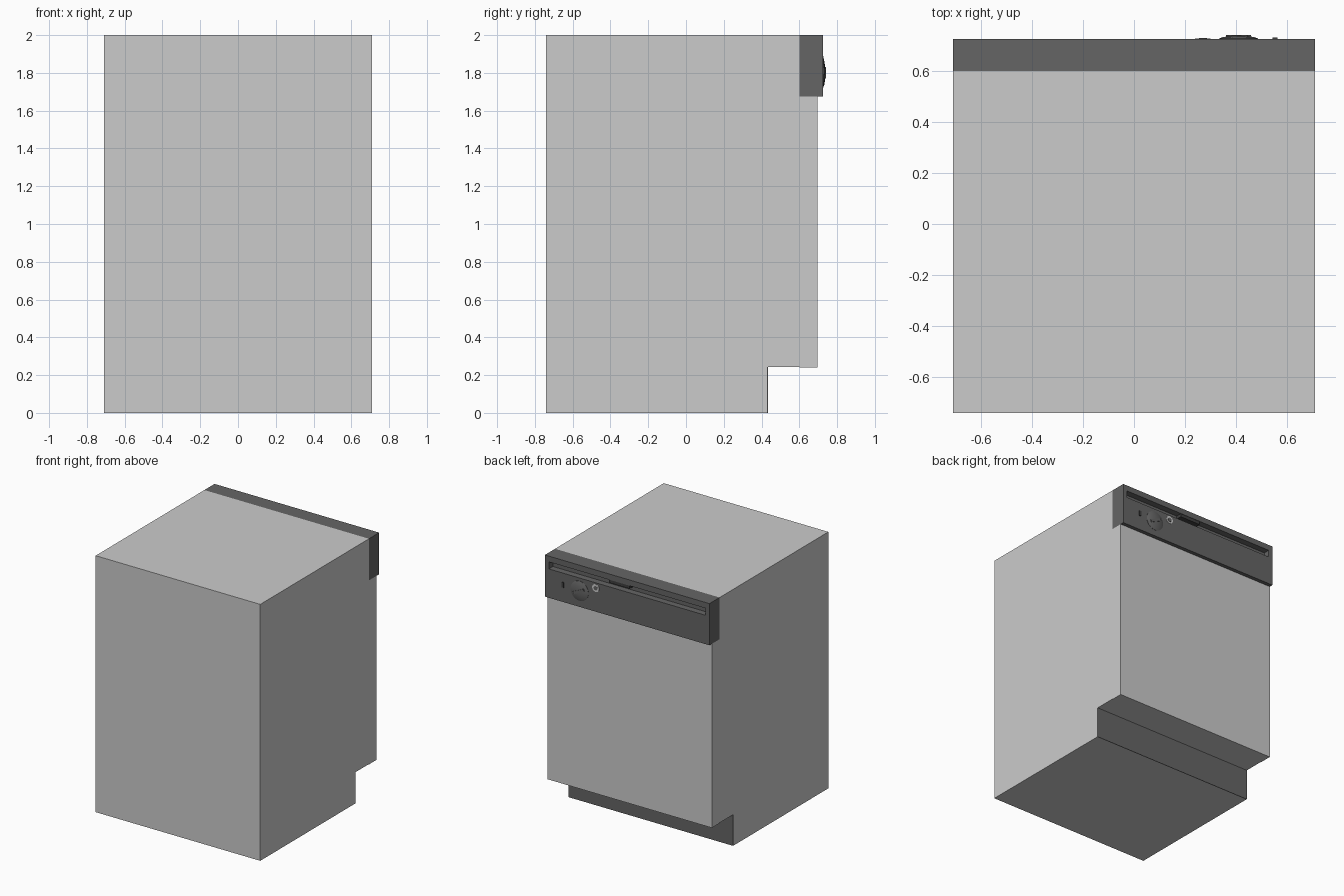
import bpy, bmesh, math

if "Cube" in bpy.data.objects:
    bpy.data.objects.remove(bpy.data.objects["Cube"])

def material(name, v):
    m = bpy.data.materials.new(name)
    m.diffuse_color = (v, v, v, 1)
    m.use_nodes = True
    m.node_tree.nodes["Principled BSDF"].inputs["Base Color"].default_value = m.diffuse_color
    return m

dark = material("dark_plastic", 0.13)
black = material("black_plastic", 0.05)
chrome = material("light_trim", 0.6)

def finish(name, bm, mat=None):
    bmesh.ops.recalc_face_normals(bm, faces=bm.faces)
    me = bpy.data.meshes.new(name)
    bm.to_mesh(me)
    bm.free()
    ob = bpy.data.objects.new(name, me)
    bpy.context.collection.objects.link(ob)
    if mat:
        me.materials.append(mat)
    return ob

def extrude_x(name, profile, half, mat=None):
    """Extrude a (y, z) outline across x."""
    bm = bmesh.new()
    f = bm.faces.new([bm.verts.new((-half, y, z)) for y, z in profile])
    r = bmesh.ops.extrude_face_region(bm, geom=[f])
    verts = [v for v in r["geom"] if isinstance(v, bmesh.types.BMVert)]
    bmesh.ops.translate(bm, verts=verts, vec=(2 * half, 0, 0))
    return finish(name, bm, mat)

def box(name, x, y, z, mat=None):
    ob = extrude_x(name, [(y[0], z[0]), (y[1], z[0]), (y[1], z[1]), (y[0], z[1])],
                   (x[1] - x[0]) / 2, mat)
    ob.location.x = (x[0] + x[1]) / 2
    return ob

def turned(name, x, z, profile, mat, n=32):
    """Lathe a (radius, y) profile around a y-directed axis, capped at the end."""
    bm = bmesh.new()
    rings = [[bm.verts.new((x + r * math.cos(2 * math.pi * i / n), y,
                            z + r * math.sin(2 * math.pi * i / n))) for i in range(n)]
             for r, y in profile]
    for a, b in zip(rings, rings[1:]):
        for i in range(n):
            j = (i + 1) % n
            bm.faces.new((a[i], a[j], b[j], b[i]))
    bm.faces.new(rings[-1])
    bm.faces.new(rings[0])
    ob = finish(name, bm, mat)
    bpy.context.view_layer.objects.active = ob
    ob.select_set(True)
    bpy.ops.object.shade_smooth_by_angle(angle=math.radians(30))
    ob.select_set(False)
    return ob

W = 0.71
FRONT = 0.725

# Cabinet with toe space, door and kick plate
extrude_x("cabinet", [(-0.74, 0), (0.43, 0), (0.43, 0.243), (0.60, 0.243),
                      (0.60, 2), (-0.74, 2)], W)
box("door", (-W, W), (0.60, 0.695), (0.24, 1.675))
box("kick_plate", (-W, W), (0.43, 0.434), (0, 0.243), dark)

# Control panel with a long recessed grip slot
extrude_x("control_panel", [(0.60, 1.675), (FRONT, 1.675), (FRONT, 1.90), (0.675, 1.90),
                            (0.675, 1.955), (FRONT, 1.955), (FRONT, 2), (0.60, 2)], 0.675, dark)
for side, s in (("left", -1), ("right", 1)):
    box(f"panel_end_{side}", sorted((s * 0.675, s * W)), (0.60, FRONT), (1.675, 2), dark)

# Door latch inside the slot
box("latch", (-0.02, 0.16), (0.675, 0.722), (1.93, 1.955), black)

# Timer dial with raised grip bar
turned("dial", 0.41, 1.80, [(0.077, FRONT - 0.005), (0.077, 0.727), (0.06, 0.733),
                            (0.03, 0.737), (0.012, 0.738)], dark)
bar = box("dial_grip", (-0.05, 0.05), (-0.01, 0.004), (-0.01, 0.01), dark)
bar.location = (0.41, 0.737, 1.80)
bar.rotation_euler = (0, math.radians(25), 0)

# Start button with light ring
turned("button_ring", 0.27, 1.86, [(0.03, FRONT - 0.005), (0.03, 0.728), (0.018, 0.728)], chrome)
turned("button", 0.27, 1.86, [(0.016, FRONT), (0.016, 0.7295), (0.010, 0.730)], dark, 24)

# Small selector switch
box("switch", (0.543, 0.563), (FRONT - 0.005, 0.732), (1.79, 1.83), black)
